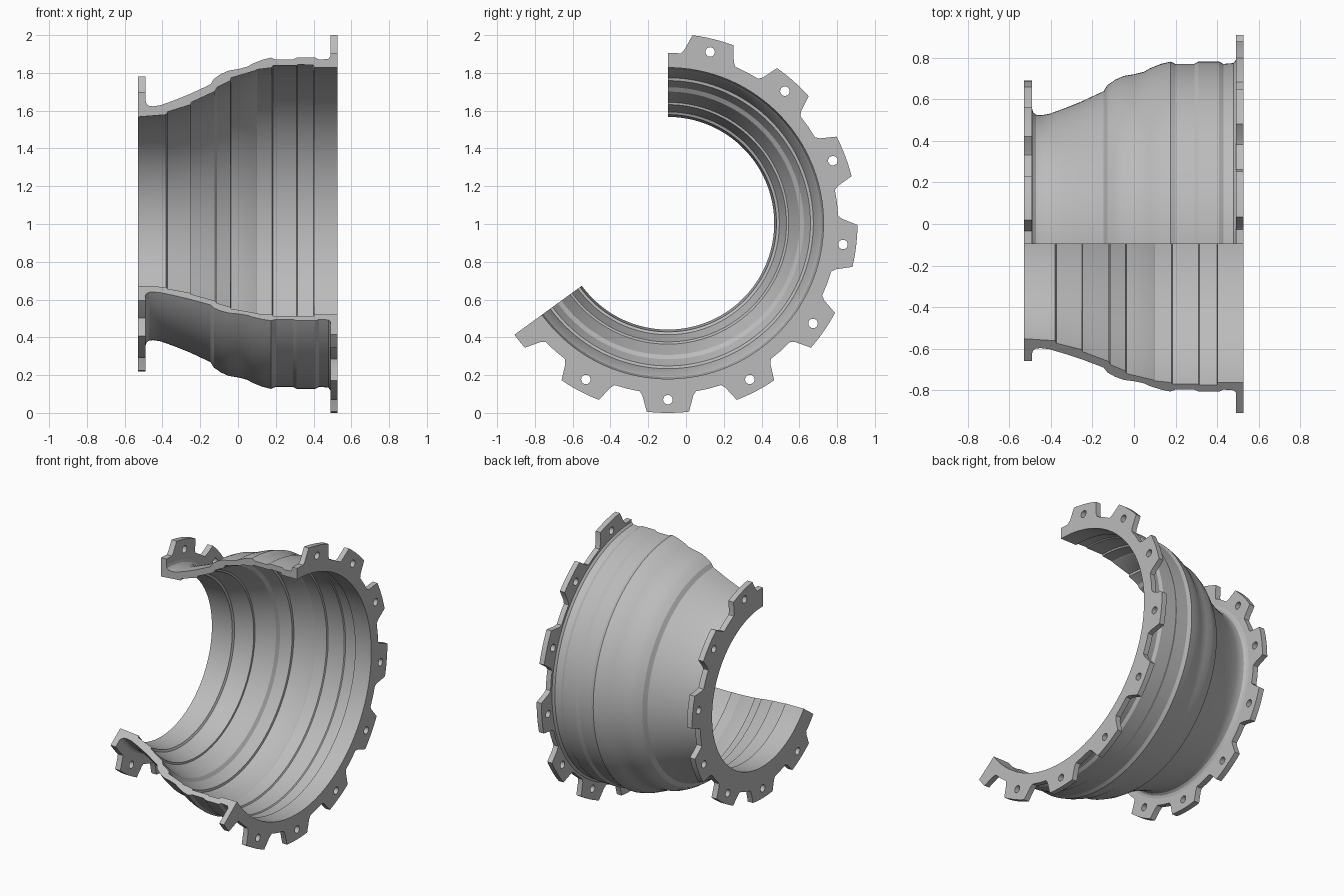
import bpy, bmesh
from math import radians, sin, cos, pi
from mathutils import Matrix

START, END, STEPS = -144, 90, 117          # swept sector in degrees
CENTRE = (0, -0.096, 1.004)                # point on the sweep axis

cube = bpy.data.objects.get("Cube")
if cube:
    bpy.data.objects.remove(cube, do_unlink=True)

grey = bpy.data.materials.new("cast_grey")
grey.use_nodes = True
grey.diffuse_color = (0.5, 0.5, 0.5, 1)
grey.node_tree.nodes["Principled BSDF"].inputs["Base Color"].default_value = (0.5, 0.5, 0.5, 1)


def polar(r, degrees):
    a = radians(degrees)
    return r * cos(a), r * sin(a)


def sweep_angles():
    return [START + (END - START) * i / STEPS for i in range(STEPS + 1)]


def finish(name, bm):
    """Turn a bmesh into a smooth-shaded object with crisp edges."""
    bmesh.ops.remove_doubles(bm, verts=bm.verts, dist=0.0001)
    bmesh.ops.recalc_face_normals(bm, faces=bm.faces)
    mesh = bpy.data.meshes.new(name)
    bm.to_mesh(mesh)
    bm.free()
    mesh.materials.append(grey)
    obj = bpy.data.objects.new(name, mesh)
    obj.location = CENTRE
    bpy.context.collection.objects.link(obj)
    bpy.ops.object.select_all(action='DESELECT')
    obj.select_set(True)
    bpy.context.view_layer.objects.active = obj
    bpy.ops.object.shade_smooth_by_angle(angle=radians(22))
    return obj


# Wall cross-section as (x, radius): stepped bore, then ribbed outside
INNER = [(-.53, .563), (-.38, .575), (-.373, .59), (-.25, .628), (-.248, .64),
         (-.125, .697), (-.11, .72), (-.04, .755), (-.037, .77), (.092, .808),
         (.1, .814), (.18, .824), (.185, .834), (.31, .834), (.316, .84),
         (.4, .838), (.402, .824), (.527, .824)]
OUTER = [(.527, .866), (.49, .866), (.49, .885), (.478, .87), (.43, .866),
         (.41, .877), (.31, .877), (.29, .866), (.2, .866), (.175, .877),
         (.13, .866), (.075, .844), (.05, .829), (0, .816), (-.05, .808),
         (-.09, .79), (-.128, .764), (-.146, .735), (-.255, .684), (-.34, .65),
         (-.41, .625), (-.45, .619), (-.472, .622), (-.485, .633),
         (-.49, .65), (-.49, .615), (-.53, .615)]


def make_shell():
    bm = bmesh.new()
    rings = []
    for a in sweep_angles():
        rings.append([bm.verts.new((x, *polar(r, a))) for x, r in INNER + OUTER])
    n = len(rings[0])
    for ring, nxt in zip(rings, rings[1:]):
        for j in range(n):
            k = (j + 1) % n
            bm.faces.new((ring[j], ring[k], nxt[k], nxt[j]))
    bm.faces.new(rings[0])
    bm.faces.new(rings[-1][::-1])
    return finish("shell_wall", bm)


def make_flange(name, x0, x1, bore, tip_r, root_r, end_r, teeth, tip, base, hole_r):
    """Toothed plate with a bolt hole in each whole tooth."""
    pitch = 360 / teeth
    tooth = [(-base - .7, root_r), (-base + .4, root_r + .02)]
    tooth += [(tip * i / 4, tip_r) for i in range(-4, 5)]
    tooth += [(base - .4, root_r + .02), (base + .7, root_r), (pitch / 2, root_r)]
    centres = [-90 + pitch * k for k in range(-3, 8)]
    rim = [(c + a, r) for c in centres for a, r in tooth
           if START + .1 < c + a < END - .1]
    rim = [(START, end_r)] + rim + [(END, root_r)]
    loops = [[polar(r, a) for a, r in rim] +
             [polar(bore, a) for a in reversed(sweep_angles())]]
    for c in centres:
        if START + 3 < c < END - 3:
            cy, cz = polar(hole_r, c)
            ring = [polar(.025, i * 15) for i in range(24)]
            loops.append([(cy + u, cz + v) for u, v in ring])

    # Filled curve gives the plate with its holes
    curve = bpy.data.curves.new(name + "_outline", 'CURVE')
    curve.dimensions = '2D'
    curve.fill_mode = 'BOTH'
    curve.extrude = (x1 - x0) / 2
    for loop in loops:
        spline = curve.splines.new('POLY')
        spline.points.add(len(loop) - 1)
        for point, (u, v) in zip(spline.points, loop):
            point.co = (u, v, 0, 1)
        spline.use_cyclic_u = True
    temp = bpy.data.objects.new(name + "_outline", curve)
    bpy.context.collection.objects.link(temp)
    bpy.context.view_layer.update()
    evaluated = temp.evaluated_get(bpy.context.evaluated_depsgraph_get())
    bm = bmesh.new()
    bm.from_mesh(evaluated.to_mesh())
    evaluated.to_mesh_clear()
    bpy.data.objects.remove(temp, do_unlink=True)
    bpy.data.curves.remove(curve)

    # Stand the plate up across the x axis
    turn = Matrix(((0, 0, 1), (1, 0, 0), (0, 1, 0))).to_4x4()
    bm.transform(Matrix.Translation(((x0 + x1) / 2, 0, 0)) @ turn)
    return finish(name, bm)


make_shell()
make_flange("large_flange", .49, .527, .866, 1.004, .902, 1.004, 13, 6.4, 8.8, .934)
make_flange("small_flange", -.53, -.49, .615, .786, .696, .696, 11, 8, 10.5, .717)
